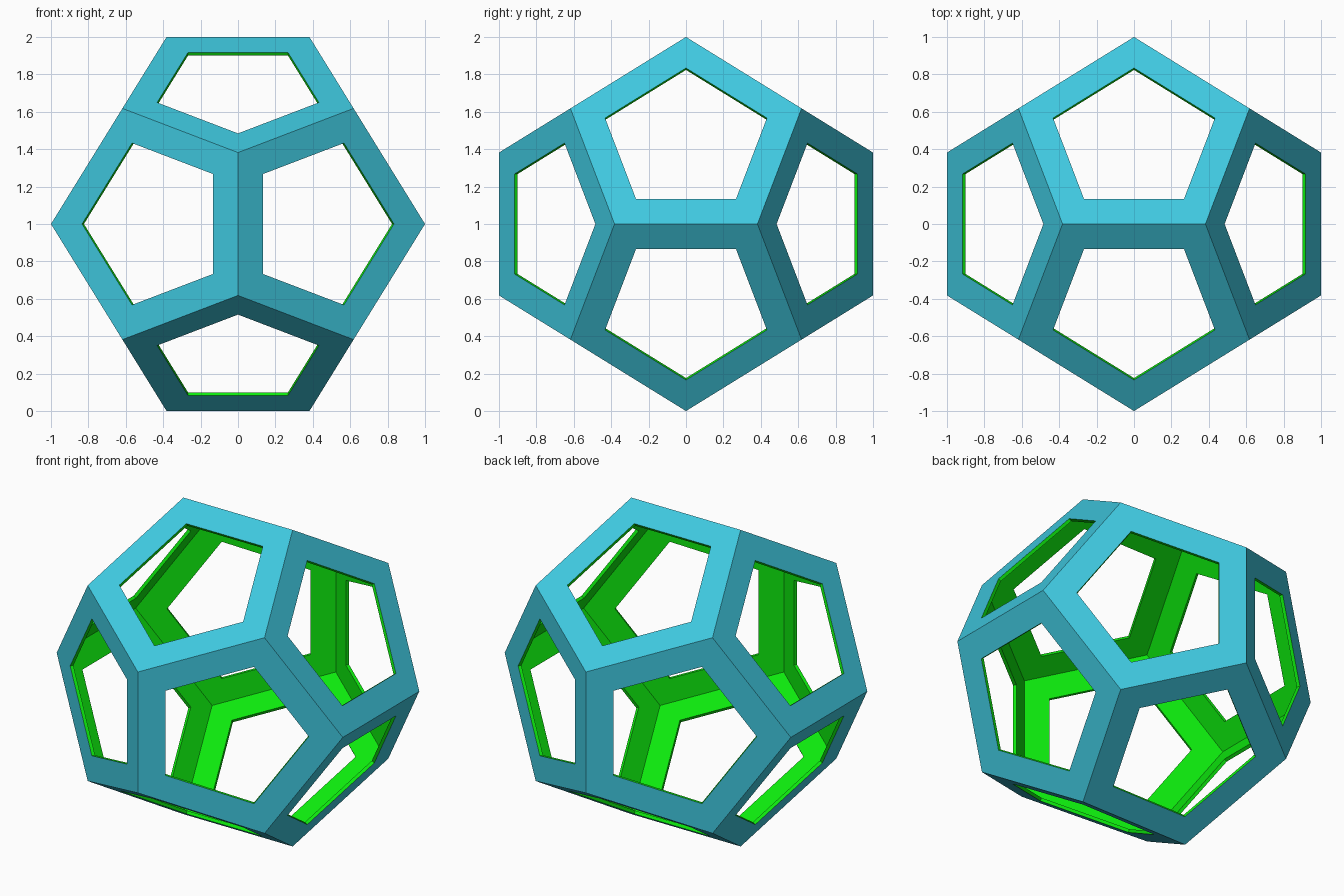
import bpy, bmesh, math
from itertools import product

if "Cube" in bpy.data.objects:
    bpy.data.objects.remove(bpy.data.objects["Cube"])

PHI = (1 + math.sqrt(5)) / 2
A, B = 1 / PHI**2, 1 / PHI
EDGE = 2 * A
FRAME = 0.3 * EDGE / (2 * math.tan(math.pi / 5))  # hole is 70% of each face


def material(name, color):
    m = bpy.data.materials.new(name)
    m.diffuse_color = color
    m.use_nodes = True
    m.node_tree.nodes["Principled BSDF"].inputs["Base Color"].default_value = m.diffuse_color
    return m


# Dodecahedron corners: a cube plus three crossed rectangles
corners = [(B * i, B * j, B * k) for i, j, k in product((-1, 1), repeat=3)]
for s, t in product((-1, 1), repeat=2):
    corners += [(s * A, 0, t), (t, s * A, 0), (0, t, s * A)]

bm = bmesh.new()
for c in corners:
    bm.verts.new(c)
bmesh.ops.convex_hull(bm, input=bm.verts[:])
bmesh.ops.dissolve_limit(bm, angle_limit=0.05, verts=bm.verts[:], edges=bm.edges[:])
bmesh.ops.recalc_face_normals(bm, faces=bm.faces[:])

# Inset every pentagon and open its middle
faces = bm.faces[:]
bmesh.ops.inset_individual(bm, faces=faces, thickness=FRAME, use_even_offset=True)
bmesh.ops.delete(bm, geom=[f for f in bm.faces if len(f.verts) == 5], context='FACES')
bmesh.ops.translate(bm, verts=bm.verts[:], vec=(0, 0, 1))

mesh = bpy.data.meshes.new("dodecahedron_frame")
bm.to_mesh(mesh)
bm.free()
frame = bpy.data.objects.new("dodecahedron_frame", mesh)
bpy.context.collection.objects.link(frame)
mesh.materials.append(material("outer_teal", (0.05, 0.58, 0.74, 1)))
mesh.materials.append(material("inner_green", (0.004, 0.82, 0.004, 1)))

# Thin wall with green inside and rims
wall = frame.modifiers.new("wall", 'SOLIDIFY')
wall.thickness = 0.02
wall.offset = -1
wall.use_even_offset = True
wall.material_offset = 1
wall.material_offset_rim = 1
